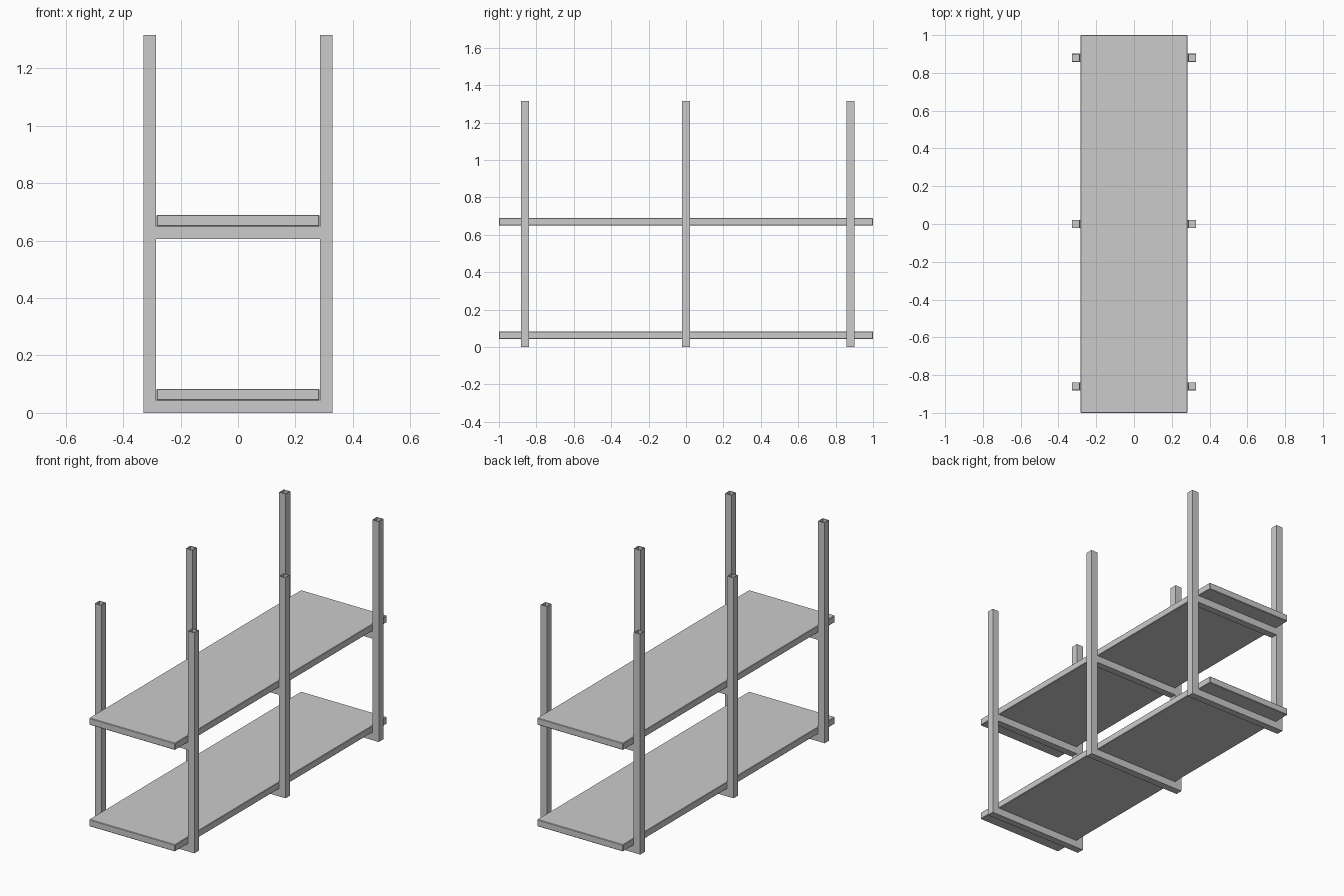
import bpy, bmesh
from mathutils import Vector

if "Cube" in bpy.data.objects:
    bpy.data.objects.remove(bpy.data.objects["Cube"])

TUBE = 0.043      # square tube width
HALF_W = 0.329    # outer half width of the frame
HEIGHT = 1.316
INNER = HALF_W - TUBE
FRAME_Y = (-0.86, 0.0, 0.88)
BEAM_Z = (0.0, 0.606)


def box(name, lo, hi, hollow=0.0, bevel=0.0):
    lo, hi = Vector(lo), Vector(hi)
    size, mid = hi - lo, (lo + hi) / 2
    bm = bmesh.new()
    bmesh.ops.create_cube(bm, size=1)
    bmesh.ops.scale(bm, vec=size, verts=bm.verts)
    if hollow:
        # open tube top: inset the top face and push it down inside
        top = max(bm.faces, key=lambda f: f.calc_center_median().z)
        bmesh.ops.inset_individual(bm, faces=[top], thickness=hollow)
        ret = bmesh.ops.extrude_discrete_faces(bm, faces=[top])
        bmesh.ops.translate(bm, vec=(0, 0, -size.z + hollow),
                            verts=ret["faces"][0].verts)
    me = bpy.data.meshes.new(name)
    bm.to_mesh(me)
    bm.free()
    ob = bpy.data.objects.new(name, me)
    ob.location = mid
    bpy.context.collection.objects.link(ob)
    if bevel:
        mod = ob.modifiers.new("edge", "BEVEL")
        mod.width, mod.segments = bevel, 1
    return ob


# Tube frames: two hollow posts joined by two cross beams
for i, y in enumerate(FRAME_Y, 1):
    y0, y1 = y - TUBE / 2, y + TUBE / 2
    box(f"left_post_{i}", (-HALF_W, y0, 0), (-INNER, y1, HEIGHT), hollow=0.006)
    box(f"right_post_{i}", (INNER, y0, 0), (HALF_W, y1, HEIGHT), hollow=0.006)
    for level, z in zip(("lower", "upper"), BEAM_Z):
        box(f"{level}_beam_{i}", (-INNER, y0, z), (INNER, y1, z + TUBE))

# Shelf boards resting on the beams
for level, z in zip(("lower", "upper"), BEAM_Z):
    box(f"{level}_shelf", (-0.284, -1, z + TUBE), (0.284, 1, z + TUBE + 0.041),
        bevel=0.003)
